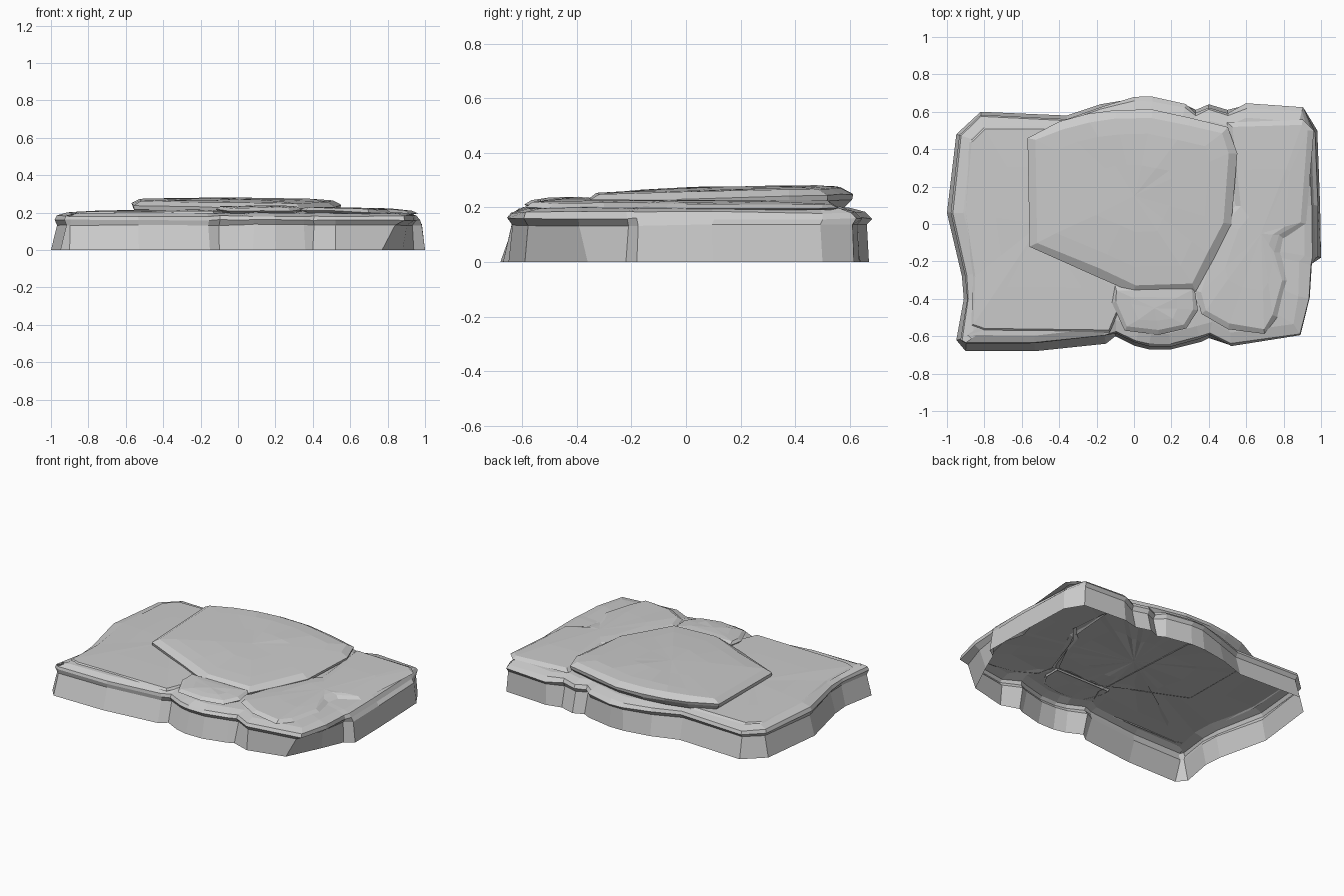
import bpy, random
from mathutils import Vector

if "Cube" in bpy.data.objects:
    bpy.data.objects.remove(bpy.data.objects["Cube"])

random.seed(4)


def inset(pts, d):
    """Move a counter-clockwise outline inward by d along vertex normals."""
    out = []
    for i, p in enumerate(pts):
        t = (pts[(i + 1) % len(pts)] - pts[i - 1]).normalized()
        out.append(p + Vector((-t.y, t.x)) * d)
    return out


def rock(name, outline, centre, rings, crown, peak, tilt=(0, 0), jitter=0.004, shifts={}):
    """Open-bottomed rock: (inset, z) wall rings, then (scale, z) crown rings to a peak.
    shifts maps (ring, vertex) to a local x, y offset for undercuts and flares."""
    pts = [Vector(p) for p in outline]
    c = Vector(centre)
    n = len(pts)
    loops = [(inset(pts, d), z) for d, z in rings]
    for (r, i), s in shifts.items():
        loops[r][0][i] += Vector(s)
    rim = loops[-1][0]
    loops += [([c + (p - c) * s for p in rim], z) for s, z in crown]
    verts, faces = [], []
    for k, (loop, z) in enumerate(loops):
        for p in loop:
            j = 0 if k == 0 else random.uniform(-jitter, jitter)
            lean = 0 if k == 0 else (p.x - c.x) * tilt[0] + (p.y - c.y) * tilt[1]
            verts.append((p.x + j, p.y - j, z + j + lean))
    verts.append((c.x, c.y, peak))
    for k in range(len(loops) - 1):
        for i in range(n):
            a, b = k * n + i, k * n + (i + 1) % n
            faces.append((a, b, b + n, a + n))
    last = (len(loops) - 1) * n
    faces += [(last + i, last + (i + 1) % n, len(verts) - 1) for i in range(n)]
    me = bpy.data.meshes.new(name)
    me.from_pydata(verts, [], faces)
    ob = bpy.data.objects.new(name, me)
    bpy.context.collection.objects.link(ob)
    return ob


# Local wall shaping: undercut front right corner, upright back, sloped front left
# and bulging right side
shape = {(0, 11): (-.13, .02), (1, 11): (-.04, 0), (0, 12): (-.08, .04), (1, 12): (-.02, 0),
         (0, 13): (-.03, 0), (0, 10): (0, .02)}
for i in (17, 18, 22, 23, 24):
    shape[(0, i)] = (0, -.015)
    shape[(1, i)] = (0, .015)
    shape[(2, i)] = (0, .012)
for i in (1, 2, 3):
    shape[(1, i)] = (0, .012)
    shape[(2, i)] = (0, .025)
    shape[(3, i)] = (0, .015)
for i in (14, 15, 16):
    shape[(1, i)] = (.02, 0)
    shape[(2, i)] = (-.012, 0)
    shape[(3, i)] = (-.02, 0)

# Wide base slab with lobed front and back
rock("base_slab",
     [(-.95, -.62), (-.9, -.68), (-.53, -.68), (-.15, -.64), (-.1, -.6), (0, -.65),
      (.08, -.67), (.2, -.67), (.36, -.63), (.4, -.61), (.52, -.67), (.9, -.61),
      (.96, -.4), (.97, -.22), (1, -.18), (.995, .1), (.98, .5), (.91, .63), (.6, .65),
      (.5, .61), (.4, .64), (.33, .61), (.28, .65), (.1, .685), (0, .685), (-.18, .64),
      (-.36, .58), (-.82, .6), (-.95, .48), (-1, .06), (-.92, -.28), (-.91, -.4)],
     (0, 0), [(0, 0), (.035, .135), (.018, .16), (.028, .182), (.085, .199)],
     [(.75, .206), (.4, .21)], .212, shifts=shape)

# Thin ledge on the left half of the base
rock("left_ledge",
     [(-.87, -.54), (-.8, -.57), (-.13, -.58), (-.05, -.4), (-.1, .4), (-.4, .52),
      (-.8, .52), (-.88, .44), (-.91, .06), (-.86, -.28)],
     (-.5, 0), [(0, .196), (.012, .208)], [(.6, .213)], .215, (.01, 0), .002)

# Right hand slab with a notch in its outer edge
rock("right_slab",
     [(.33, -.36), (.36, -.48), (.5, -.56), (.7, -.59), (.77, -.5), (.82, -.3),
      (.78, -.15), (.8, -.08), (.92, 0), (.96, .5), (.9, .56), (.5, .54), (.54, .1),
      (.45, 0)],
     (.68, -.05), [(.03, .19), (0, .203), (.03, .219)], [(.6, .224)], .226,
     (-.03, 0), .003)

# Small front lobe
rock("front_lobe",
     [(-.1, -.33), (-.12, -.42), (-.05, -.57), (.13, -.59), (.28, -.56), (.34, -.46),
      (.32, -.33)],
     (.11, -.45), [(.03, .195), (0, .215), (.025, .231)], [(.6, .236)], .238,
     (0, .05), .003)

# Raised top slab: sheer left edge, wide bevel on the right, overhanging back
rock("top_slab",
     [(-.56, -.12), (-.2, -.28), (0, -.37), (.33, -.36), (.43, -.18), (.52, 0),
      (.55, .38), (.5, .52), (.3, .57), (.1, .61), (-.1, .61), (-.25, .59), (-.4, .55),
      (-.57, .46)],
     (0, .15), [(.03, .2), (.005, .22), (0, .238), (.045, .263)],
     [(.8, .27), (.4, .274)], .276, (-.008, .025), .003)
